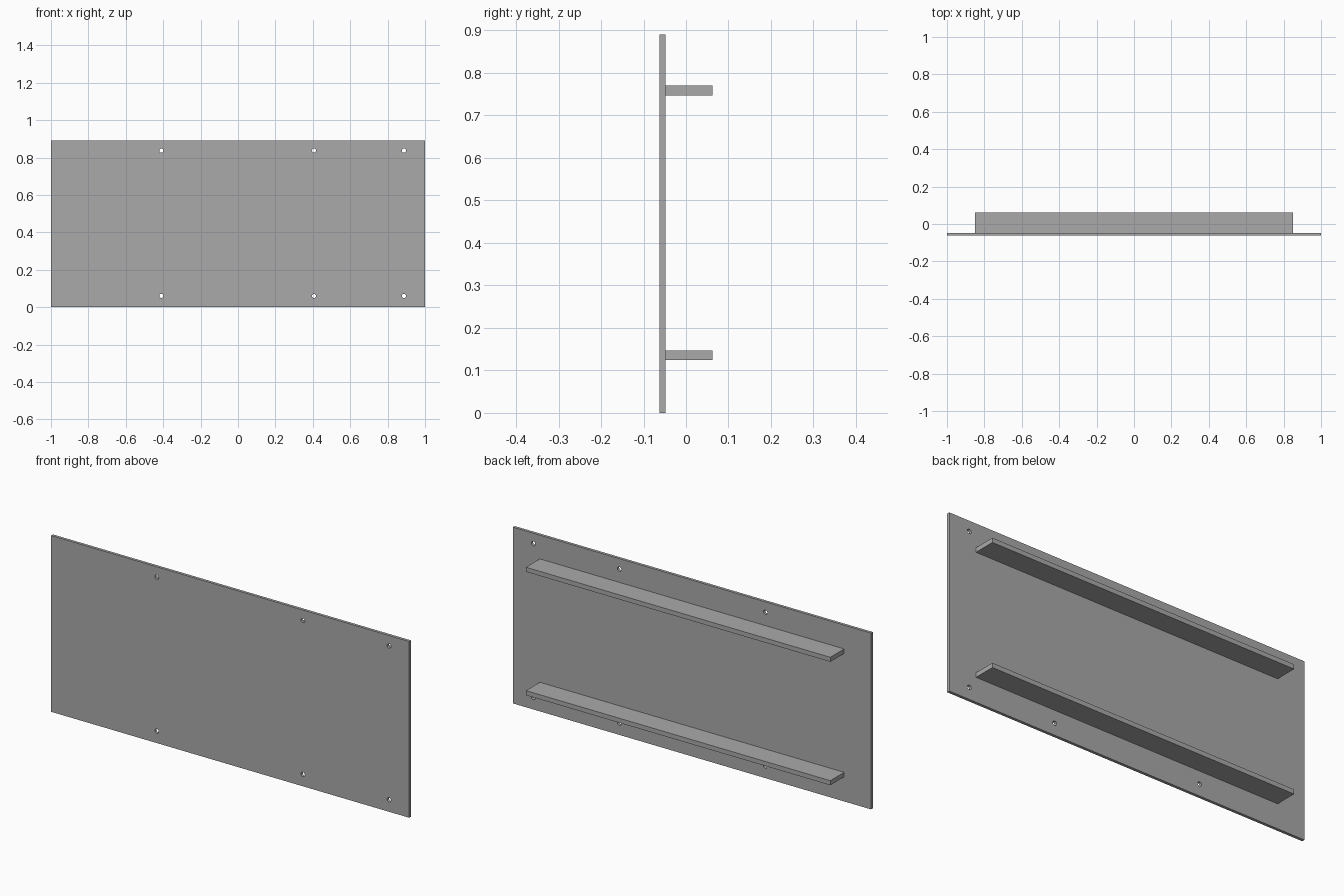
import bpy
import math

cube = bpy.data.objects.get("Cube")
if cube:
    bpy.data.objects.remove(cube, do_unlink=True)

# Single grey finish
grey = bpy.data.materials.new("plain grey")
grey.use_nodes = True
grey.diffuse_color = (0.4, 0.4, 0.4, 1)
grey.node_tree.nodes["Principled BSDF"].inputs["Base Color"].default_value = (0.4, 0.4, 0.4, 1)


def box(name, low, high):
    """Box spanning two opposite corners."""
    bpy.ops.mesh.primitive_cube_add(size=1, location=[(a + b) / 2 for a, b in zip(low, high)])
    obj = bpy.context.object
    obj.name = name
    obj.scale = [b - a for a, b in zip(low, high)]
    bpy.ops.object.transform_apply(location=False, rotation=False, scale=True)
    obj.data.materials.append(grey)
    return obj


FRONT, FACE, BACK = -0.0625, -0.048, 0.0625
HEIGHT = 0.89

# Upright panel
panel = box("panel", (-1, FRONT, 0), (1, FACE, HEIGHT))

# Screw holes drilled through the panel, joined into one cutter
drills = []
for x in (-0.41, 0.406, 0.887):
    for z in (0.06, 0.837):
        bpy.ops.mesh.primitive_cylinder_add(
            vertices=24, radius=0.011, depth=0.1,
            location=(x, FACE, z), rotation=(math.pi / 2, 0, 0))
        bpy.context.object.data.materials.append(grey)
        drills.append(bpy.context.object)
for drill in drills:
    drill.select_set(True)
bpy.ops.object.join()
cutter = bpy.context.object
cutter.name = "hole_cutter"

holes = panel.modifiers.new("screw holes", "BOOLEAN")
holes.operation = "DIFFERENCE"
holes.solver = "EXACT"
holes.object = cutter
bpy.ops.object.select_all(action="DESELECT")
panel.select_set(True)
bpy.context.view_layer.objects.active = panel
bpy.ops.object.modifier_apply(modifier=holes.name)
bpy.data.objects.remove(cutter, do_unlink=True)
bpy.ops.object.shade_smooth_by_angle(angle=math.radians(30))

# Horizontal rails on the back
for name, z in (("lower_rail", 0.124), ("upper_rail", 0.747)):
    box(name, (-0.85, FACE, z), (0.85, BACK, z + 0.023))
